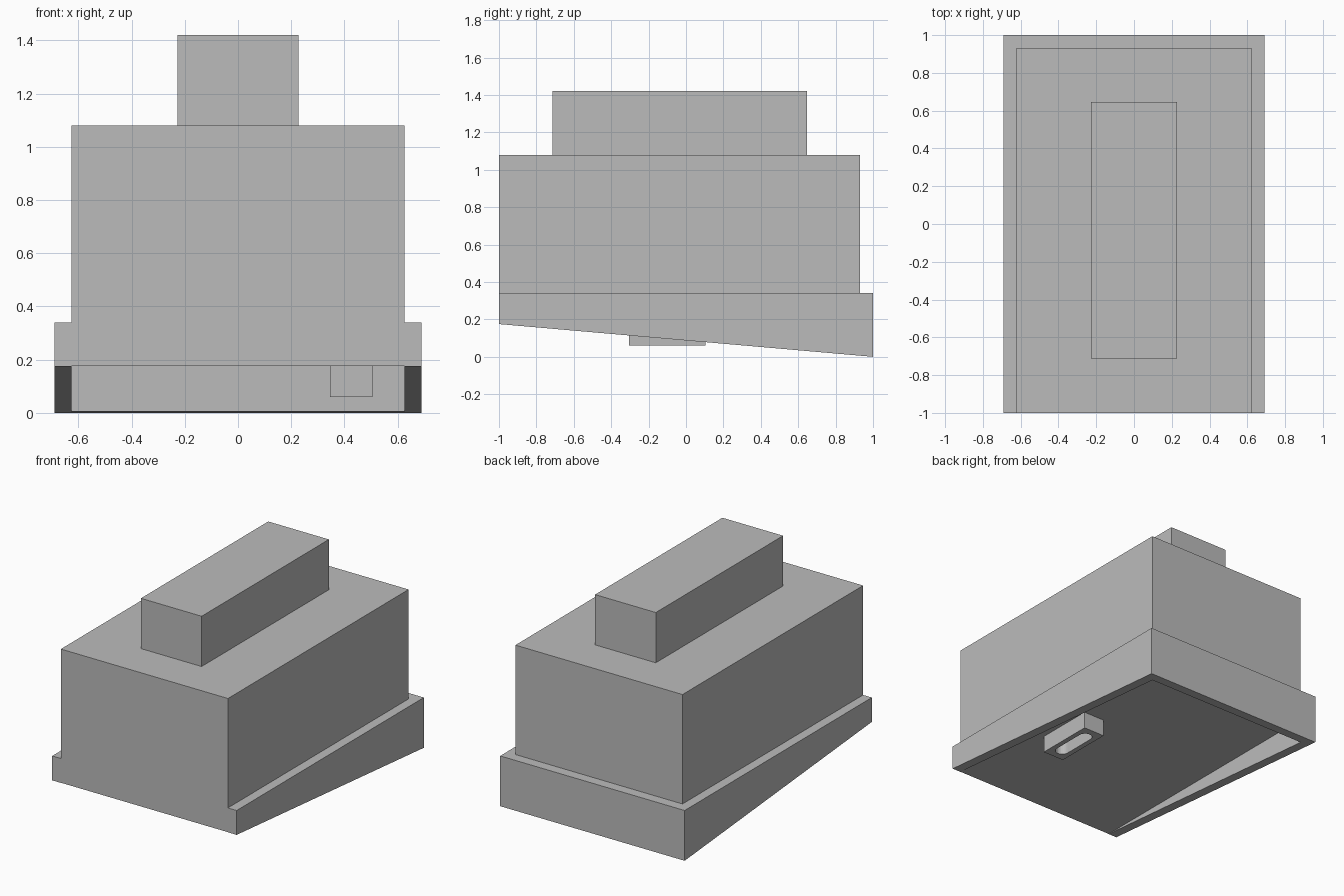
import bpy, bmesh, math
from mathutils import Vector

cube = bpy.data.objects.get("Cube")
if cube:
    bpy.data.objects.remove(cube, do_unlink=True)

grey = bpy.data.materials.new("plain_grey")
grey.use_nodes = True
grey.diffuse_color = (0.5, 0.5, 0.5, 1)
grey.node_tree.nodes["Principled BSDF"].inputs["Base Color"].default_value = (0.5, 0.5, 0.5, 1)


def prism(name, outline, sweep):
    """Extrude a closed outline of 3D points along a vector."""
    bm = bmesh.new()
    face = bm.faces.new([bm.verts.new(p) for p in outline])
    moved = bmesh.ops.extrude_face_region(bm, geom=[face])["geom"]
    bmesh.ops.translate(bm, vec=Vector(sweep),
                        verts=[v for v in moved if isinstance(v, bmesh.types.BMVert)])
    bmesh.ops.recalc_face_normals(bm, faces=bm.faces)
    mesh = bpy.data.meshes.new(name)
    bm.to_mesh(mesh)
    bm.free()
    mesh.materials.append(grey)
    obj = bpy.data.objects.new(name, mesh)
    bpy.context.collection.objects.link(obj)
    return obj


def box(name, x0, x1, y0, y1, z0, z1):
    return prism(name, [(x0, y0, z0), (x1, y0, z0), (x1, y1, z0), (x0, y1, z0)],
                 (0, 0, z1 - z0))


def cut(obj, cutter):
    """Subtract the cutter, then discard it."""
    cutter.hide_render = True
    mod = obj.modifiers.new("cut", "BOOLEAN")
    mod.operation, mod.solver, mod.object = "DIFFERENCE", "EXACT", cutter
    bpy.context.view_layer.objects.active = obj
    bpy.ops.object.modifier_apply(modifier=mod.name)
    bpy.data.objects.remove(cutter, do_unlink=True)


HALF_W, BODY_W, BODY_BACK = 0.69, 0.625, 0.93
LEDGE, CEILING, TOP = 0.34, 0.176, 1.08

# Sloped skirt with a flat-ceilinged recess that opens at the front
skirt = prism("sloped_skirt",
              [(-HALF_W, -1, 0.175), (-HALF_W, 1, 0), (-HALF_W, 1, LEDGE), (-HALF_W, -1, LEDGE)],
              (2 * HALF_W, 0, 0))
cut(skirt, box("recess_cutter", -BODY_W, BODY_W, -1.2, BODY_BACK, -0.2, CEILING))

# Main body and top block
box("main_body", -BODY_W, BODY_W, -1, BODY_BACK, LEDGE, TOP)
box("top_block", -0.227, 0.227, -0.713, 0.647, TOP, 1.42)

# Small block under the ceiling with a round-ended slot
block = box("underside_block", 0.345, 0.505, -0.305, 0.105, 0.06, CEILING + 0.004)
radius, straight, steps = 0.045, 0.115, 12
slot = []
for end, start in ((1, 0), (-1, math.pi)):
    for i in range(steps + 1):
        a = start + math.pi * i / steps
        slot.append((0.425 + radius * math.cos(a),
                     -0.1 + end * straight + radius * math.sin(a), 0))
cut(block, prism("slot_cutter", slot, (0, 0, CEILING - 0.002)))
